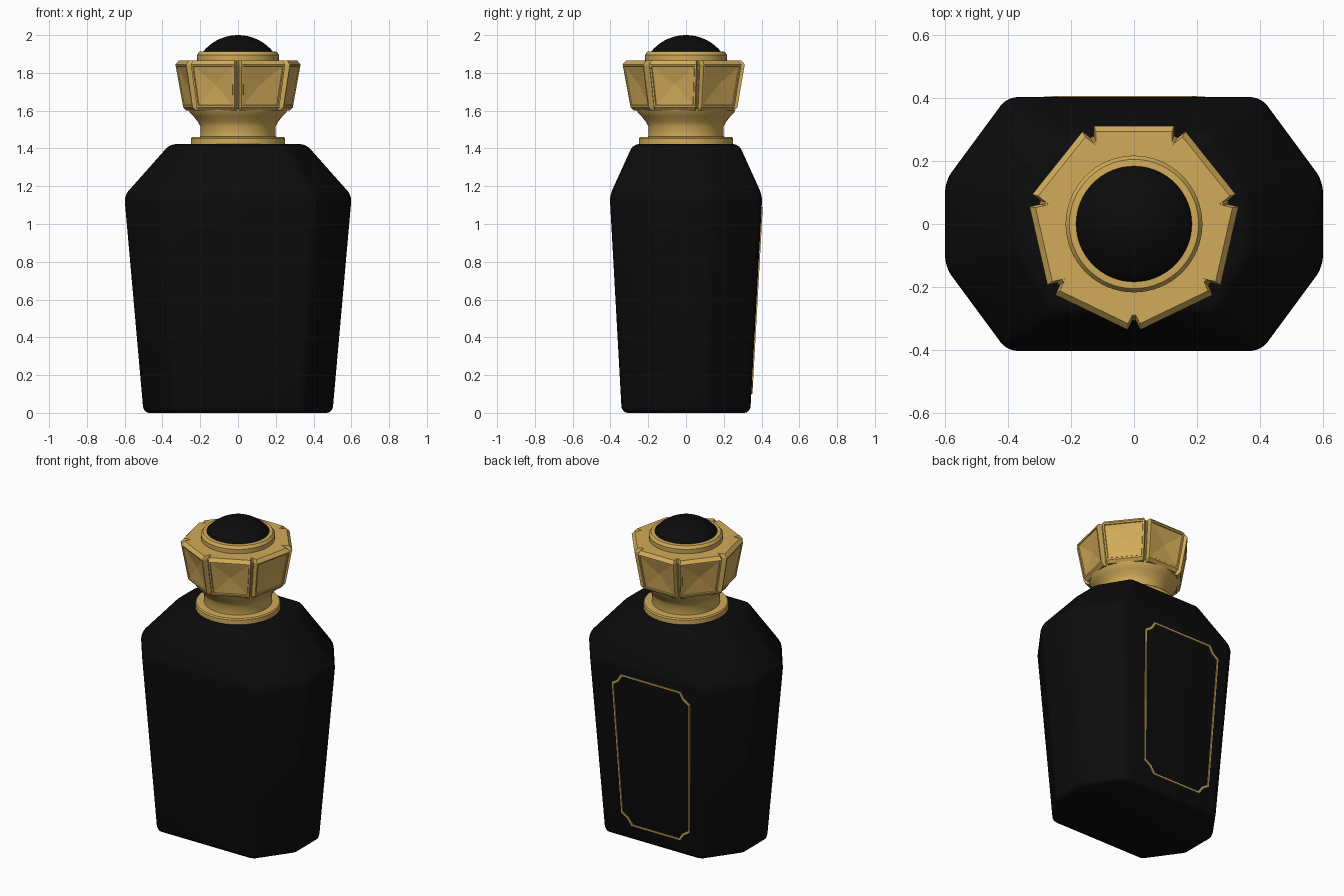
import bpy, bmesh, math
from mathutils import Vector, Matrix

if "Cube" in bpy.data.objects:
    bpy.data.objects.remove(bpy.data.objects["Cube"])


def material(name, rgb):
    m = bpy.data.materials.new(name)
    m.diffuse_color = (*rgb, 1)
    m.use_nodes = True
    m.node_tree.nodes["Principled BSDF"].inputs["Base Color"].default_value = m.diffuse_color
    return m


BLACK = material("black glass", (0.0035, 0.0035, 0.0035))
GOLD = material("gold metal", (0.64, 0.41, 0.10))


def finish(name, bm, mat, smooth=None, bevel=0, segments=2):
    bmesh.ops.recalc_face_normals(bm, faces=bm.faces)
    me = bpy.data.meshes.new(name)
    bm.to_mesh(me)
    bm.free()
    me.materials.append(mat)
    ob = bpy.data.objects.new(name, me)
    bpy.context.collection.objects.link(ob)
    bpy.context.view_layer.objects.active = ob
    ob.select_set(True)
    if bevel:
        b = ob.modifiers.new("bevel", 'BEVEL')
        b.width, b.segments, b.limit_method = bevel, segments, 'ANGLE'
        b.angle_limit = math.radians(15)
        bpy.ops.object.modifier_apply(modifier="bevel")
    if smooth:
        bpy.ops.object.shade_smooth_by_angle(angle=math.radians(smooth))
    ob.select_set(False)
    return ob


def loft(bm, rings):
    """Closed solid through rings of points, bottom to top."""
    vs = [[bm.verts.new(p) for p in r] for r in rings]
    n = len(vs[0])
    for a, b in zip(vs, vs[1:]):
        for i in range(n):
            j = (i + 1) % n
            bm.faces.new((a[i], a[j], b[j], b[i]))
    bm.faces.new(vs[0][::-1])
    bm.faces.new(vs[-1])


def lathe(name, profile, mat, smooth=35, steps=64):
    rings = [[(r * math.cos(2 * math.pi * i / steps), r * math.sin(2 * math.pi * i / steps), z)
              for i in range(steps)] for r, z in profile]
    bm = bmesh.new()
    loft(bm, rings)
    return finish(name, bm, mat, smooth)


# Bottle body: tapered octagon with sloping shoulders
def octagon(x, y, z, cx, cy):
    return [(x, -cy, z), (x, cy, z), (cx, y, z), (-cx, y, z),
            (-x, cy, z), (-x, -cy, z), (-cx, -y, z), (cx, -y, z)]


bm = bmesh.new()
loft(bm, [octagon(0.50, 0.34, 0, 0.34, 0.115),
          octagon(0.602, 0.404, 1.15, 0.405, 0.137),
          octagon(0.36, 0.28, 1.423, 0.25, 0.09)])
finish("bottle_body", bm, BLACK, 30, 0.03, 3)

# Neck with flange and flare under the cap
lathe("neck", [(0.245, 1.415), (0.25, 1.42), (0.25, 1.452), (0.244, 1.46), (0.2, 1.462),
               (0.198, 1.515), (0.212, 1.54), (0.235, 1.57), (0.255, 1.59),
               (0.262, 1.61), (0.2, 1.63)], GOLD)

# Heptagonal cap core
SIDES = 7
PROFILE = [(0.255, 1.60), (0.272, 1.617), (0.311, 1.845), (0.293, 1.866)]
bm = bmesh.new()
loft(bm, [[(0.99 * r * math.cos(a), 0.99 * r * math.sin(a), z - 0.001)
           for a in (-math.pi / 2 + 2 * math.pi * k / SIDES for k in range(SIDES))]
          for r, z in PROFILE])
finish("cap_core", bm, GOLD)

# Seven faceted panels, each with a sunken pyramid
bm = bmesh.new()
loft(bm, [[(-w, 0.15, z), (w, 0.15, z), (w, r, z), (-w, r, z)]
          for r, z in PROFILE for w in [r * 0.41]])
bmesh.ops.recalc_face_normals(bm, faces=bm.faces)
outer = max(bm.faces, key=lambda f: f.normal.y * f.calc_area())
bmesh.ops.inset_region(bm, faces=[outer], thickness=0.014)
bm.faces.ensure_lookup_table()
bmesh.ops.inset_region(bm, faces=[outer], thickness=0.004, depth=-0.005)
bmesh.ops.poke(bm, faces=[outer], offset=-0.012)
base = bm.copy()
bm.free()
temp = bpy.data.meshes.new("panel_mesh")
base.to_mesh(temp)
base.free()
bm = bmesh.new()
for k in range(SIDES):
    start = len(bm.verts)
    bm.from_mesh(temp)
    bm.verts.ensure_lookup_table()
    bmesh.ops.rotate(bm, verts=bm.verts[start:], cent=(0, 0, 0),
                     matrix=Matrix.Rotation(2 * math.pi * k / SIDES, 3, 'Z'))
bpy.data.meshes.remove(temp)
finish("cap_panels", bm, GOLD)

# Collar and domed stone on top of the cap
lathe("cap_collar", [(0.215, 1.85), (0.217, 1.895), (0.205, 1.912), (0.18, 1.914)], GOLD)
R = 0.239
lathe("cap_dome", [(0.187, 1.89)] +
      [(R * math.sin(t), 2.0 - R + R * math.cos(t))
       for t in (math.radians(51.5) * (1 - i / 10) + 0.002 for i in range(11))], BLACK, 60)


# Thin gold frame on the back face, with notched corners
def back_point(x, z, lift):
    return Vector((x, 0.34 + 0.064 * z / 1.15 + lift, z))


def outline(inset, lift):
    pts = []
    c = 0.068
    z0, z1 = 0.10 + inset, 1.09 - inset
    for sx, top in ((1, 0), (1, 1), (-1, 1), (-1, 0)):
        corner = [(0, c), (c * 0.6, c * 0.6), (c, 0)]
        if top == 0:
            corner = corner[::-1]
        if sx < 0:
            corner = corner[::-1]
        for dx, dz in corner:
            z = z1 - dz if top else z0 + dz
            half = 0.238 + 0.04 * z - inset
            pts.append(back_point(-0.03 + sx * (half - dx), z, lift))
    return pts


bm = bmesh.new()
loops = [[bm.verts.new(p) for p in outline(i, l)]
         for i, l in ((0, -0.004), (0, 0.006), (0.009, 0.006), (0.009, -0.004))]
for a, b in zip(loops, loops[1:] + loops[:1]):
    for i in range(len(a)):
        j = (i + 1) % len(a)
        bm.faces.new((a[i], a[j], b[j], b[i]))
finish("label_frame", bm, GOLD)
